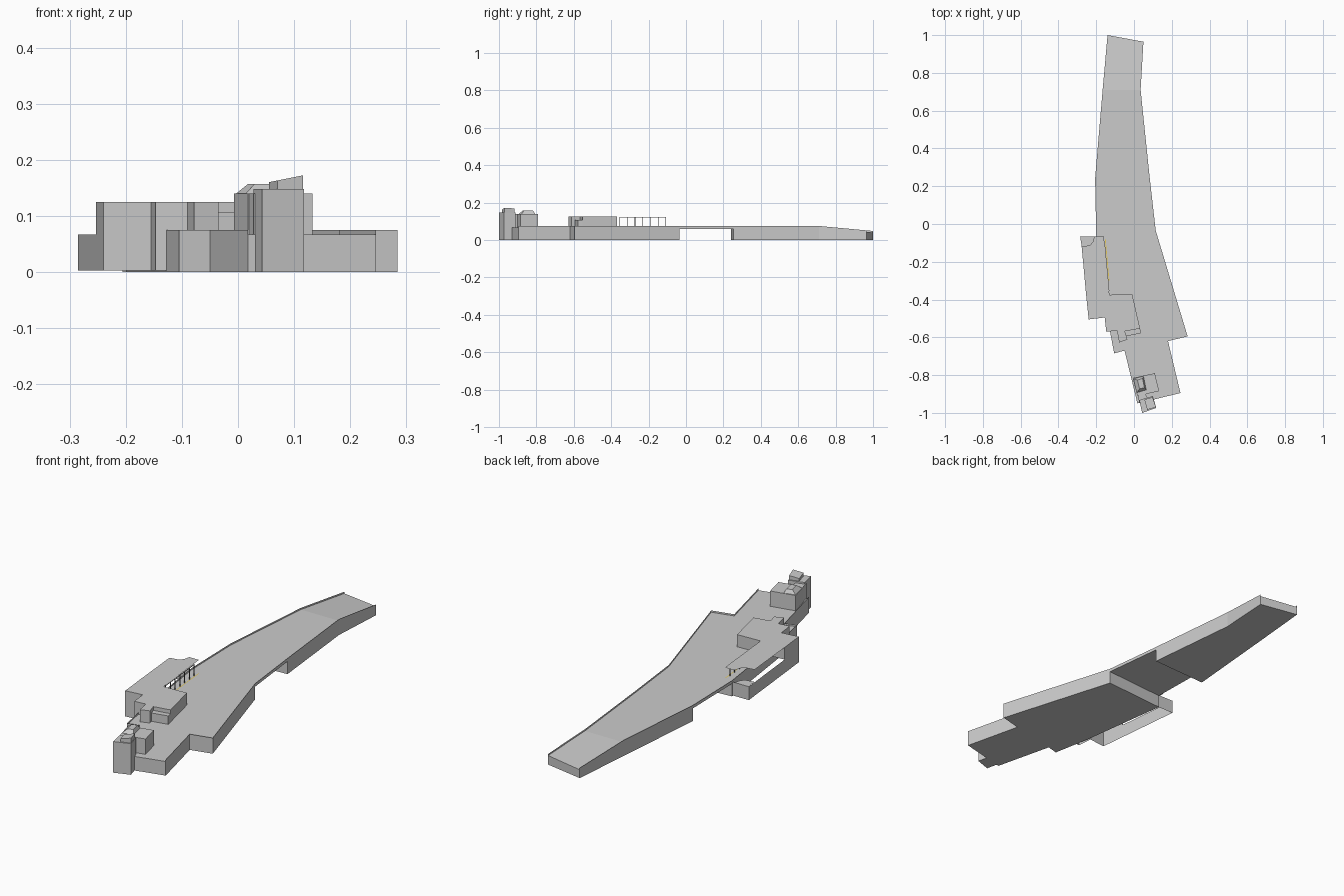
import bpy, bmesh
from mathutils import Vector

if "Cube" in bpy.data.objects:
    bpy.data.objects.remove(bpy.data.objects["Cube"])


def build(name, faces, color=None):
    """Make one object from a list of faces, welding shared corners."""
    bm = bmesh.new()
    for f in faces:
        bm.faces.new([bm.verts.new(p) for p in f])
    bmesh.ops.remove_doubles(bm, verts=bm.verts, dist=0.0002)
    bmesh.ops.recalc_face_normals(bm, faces=bm.faces)
    me = bpy.data.meshes.new(name)
    bm.to_mesh(me)
    bm.free()
    ob = bpy.data.objects.new(name, me)
    bpy.context.collection.objects.link(ob)
    if color:
        mat = bpy.data.materials.new(name + "_paint")
        mat.diffuse_color = color
        mat.use_nodes = True
        mat.node_tree.nodes["Principled BSDF"].inputs["Base Color"].default_value = mat.diffuse_color
        me.materials.append(mat)
    return ob


def lift(pts, z):
    return [(x, y, z(x, y) if callable(z) else z) for x, y in pts]


def ribbon(pts, z0, z1, closed=False):
    lo, hi = lift(pts, z0), lift(pts, z1)
    n = len(pts)
    return [(lo[i], lo[(i + 1) % n], hi[(i + 1) % n], hi[i])
            for i in range(n if closed else n - 1)]


def prism(name, pts, z0, z1, top=None):
    top = top or pts
    lo, hi = lift(pts, z0), lift(top, z1)
    n = len(pts)
    sides = [(lo[i], lo[(i + 1) % n], hi[(i + 1) % n], hi[i]) for i in range(n)]
    return build(name, sides + [lo, hi])


def deck_z(x, y):
    return 0.067 - max(0, y - 0.71) * 0.093


def rail_z(x, y):
    return deck_z(x, y) + 0.008


# Deck edges, south to north
east = [(.246, -.895), (.18, -.62), (.284, -.595), (.115, -.035),
        (.082, .255), (.035, .71), (.05, .965)]
west = [(.018, -.95), (-.05, -.67), (-.105, -.685), (-.14, -.5),
        (-.2, -.06), (-.206, .24), (-.166, .71), (-.14, 1.0)]

# Deck: two ground blocks joined by a span over an underpass
faces = []
for (e0, e1), (w0, w1), under in (((0, 3), (0, 4), 0),
                                  ((3, 4), (4, 5), .06),
                                  ((4, 5), (5, 6), 0),
                                  ((5, 6), (6, 7), 0)):
    e, w = east[e0:e1 + 1], west[w0:w1 + 1]
    loop = e + w[::-1]
    faces += [lift(loop, deck_z), lift(loop[::-1], under)]
    faces += ribbon(e, under, deck_z) + ribbon(w, under, deck_z)
faces += ribbon([west[0], east[0]], 0, deck_z)
faces += ribbon([west[-1], east[-1]], 0, deck_z)
faces += ribbon([west[4], east[3]], 0, .06)
faces += ribbon([west[5], east[4]], 0, .06)
build("deck", faces)

# Thin parapets along both edges
build("east_parapet", ribbon(east, deck_z, rail_z))
build("west_parapet", ribbon(west, deck_z, rail_z))

# Station building: flat roof with walls below
ground = [(-.253, -.38), (-.24, -.505), (-.155, -.495), (-.147, -.57), (-.09, -.565)]
bay = [(-.09, -.565), (-.078, -.627), (-.035, -.612), (-.048, -.568)]
back = [(.032, -.553), (-.01, -.37), (-.13, -.375)]
corner = [(-.21, -.065), (-.218, -.095), (-.232, -.112), (-.277, -.12)]
roof = ground + bay[1:] + back + [(-.16, -.065)] + corner
build("station_roof", [lift(roof, .125)])
walls = ribbon(ground, .003, .125)
walls += ribbon(bay, .067, .125)
walls += ribbon([bay[-1]] + back + [ground[0]], .067, .125)
build("station_walls", walls)

# Lower ledge on the front of the building
prism("front_ledge", [bay[-1], (-.04, -.594), (.037, -.578), (.032, -.553)], .067, .107)

# Low wall around the open side bay, and its corner landing
build("low_wall", ribbon([ground[0], (-.285, -.065), (-.2, -.065)], .003, .067))
build("corner_landing", [lift([(-.285, -.065)] + corner, .067)])

# Row of thin posts with a beam under the roof edge
a, b = Vector((-.155, -.108)), Vector((-.132, -.355))
r = .0015
posts = []
for i in range(7):
    p = a.lerp(b, i / 6)
    sq = [(p.x - r, p.y - r), (p.x + r, p.y - r), (p.x + r, p.y + r), (p.x - r, p.y + r)]
    posts += ribbon(sq, .067, .123, True)
build("canopy_posts", posts, (.12, .12, .12, 1))
prism("canopy_beam", [(a.x - r, a.y), (a.x + r, a.y), (b.x + r, b.y), (b.x - r, b.y)], .12, .1235)

# Yellow edge line on the deck
build("yellow_line", [lift([(-.154, -.08), (-.15, -.08), (-.13, -.3), (-.134, -.3)], .0676)],
      (.8, .6, .1, 1))

# South service block with hipped rooflight
prism("service_block", [(-.007, -.815), (.11, -.79), (.133, -.885), (.018, -.91)], .067, .14)
prism("rooflight", [(-.003, -.82), (.05, -.806), (.065, -.878), (.014, -.893)], .14, .157,
      top=[(.018, -.826), (.045, -.818), (.055, -.866), (.03, -.873)])

# Link and stair tower with a sloping cap
prism("tower_link", [(.02, -.91), (.062, -.9), (.072, -.925), (.028, -.945)], 0, .14)
prism("tower", [(.028, -.932), (.1, -.911), (.118, -.974), (.043, -1.0)], 0, .148)
prism("tower_cap", [(.055, -.93), (.098, -.916), (.116, -.97), (.07, -.984)], .148,
      lambda x, y: .16 + (x - .055) * .2)
